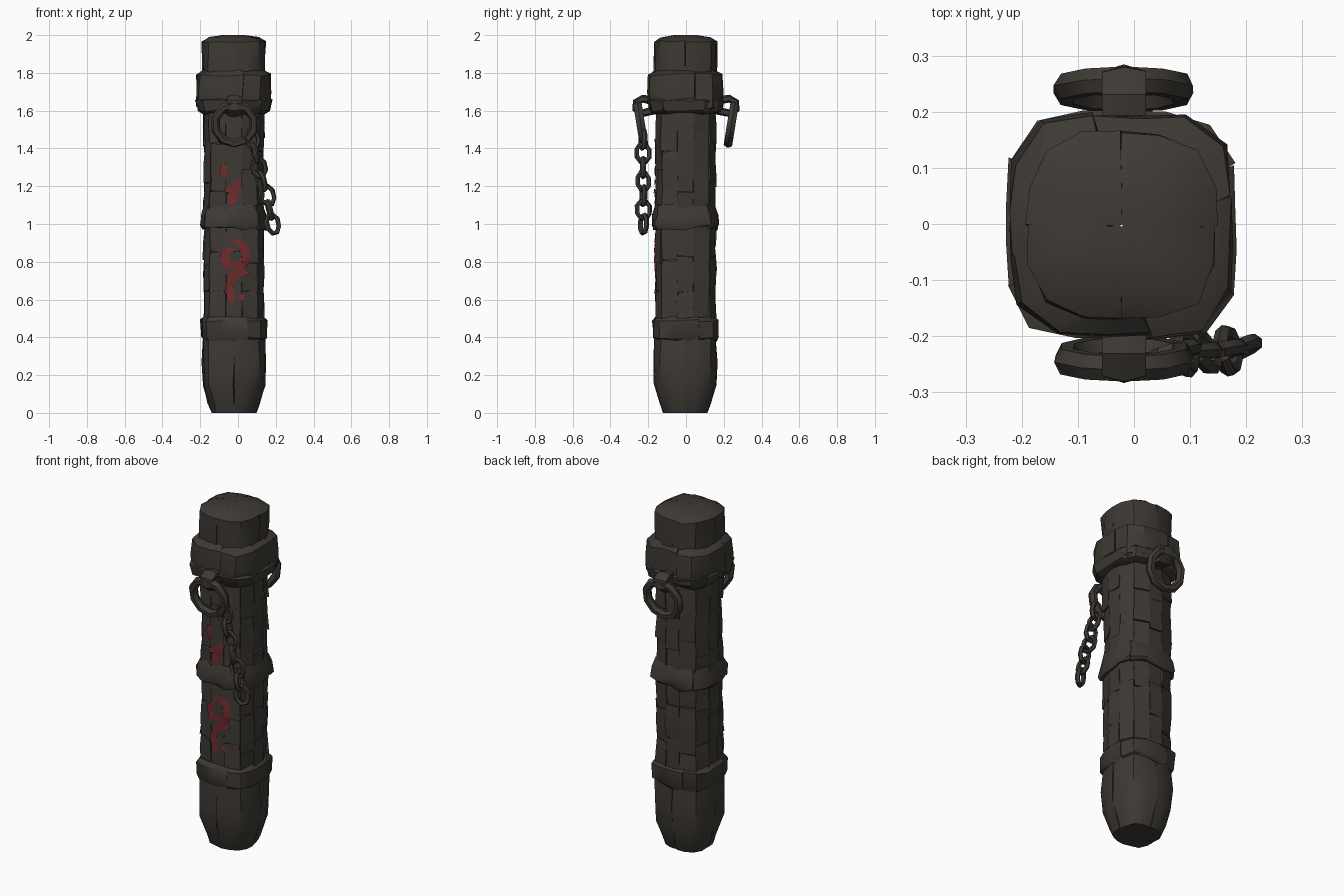
import bpy, bmesh, math, random
from mathutils import Vector
from mathutils.bvhtree import BVHTree

random.seed(7)
if "Cube" in bpy.data.objects:
    bpy.data.objects.remove(bpy.data.objects["Cube"])

AXIS = Vector((-0.022, -0.003, 0))


def material(name, rgb):
    m = bpy.data.materials.new(name)
    m.use_nodes = True
    m.diffuse_color = (*rgb, 1)
    bsdf = m.node_tree.nodes["Principled BSDF"]
    bsdf.inputs["Base Color"].default_value = (*rgb, 1)
    bsdf.inputs["Roughness"].default_value = 0.9
    return m


STONE = material("dark stone", (0.048, 0.042, 0.035))
RED = material("faded red paint", (0.165, 0.024, 0.025))


def finish(name, bm, mat, angle=38):
    bmesh.ops.recalc_face_normals(bm, faces=bm.faces)
    mesh = bpy.data.meshes.new(name)
    bm.to_mesh(mesh)
    bm.free()
    mesh.materials.append(mat)
    ob = bpy.data.objects.new(name, mesh)
    bpy.context.collection.objects.link(ob)
    bpy.ops.object.select_all(action='DESELECT')
    ob.select_set(True)
    bpy.context.view_layer.objects.active = ob
    bpy.ops.object.shade_smooth_by_angle(angle=math.radians(angle))
    return ob


def wobble(amount):
    return random.uniform(-amount, amount)


def section(angle, r, power):
    """Point on a rounded square of half width r."""
    c, s = math.cos(angle), math.sin(angle)
    k = (abs(c) ** power + abs(s) ** power) ** (-1 / power)
    return Vector((c * k * r, s * k * r, 0))


def chunk(bm, a0, a1, profile, inner, power, rough):
    """One broken piece of a ring: outer skin, inner skin and closed edges."""
    n = max(1, round((a1 - a0) / math.radians(22.5)))
    rows = []
    for z, r in profile:
        free = 0.0 < z < 2.0
        b0 = a0 + wobble(rough * 3)
        b1 = a1 + wobble(rough * 3)
        out, inn = [], []
        for i in range(n + 1):
            a = b0 + (b1 - b0) * i / n
            up = Vector((0, 0, z + (wobble(rough) if free else 0)))
            p = section(a, r + wobble(rough * 0.7), power)
            out.append(bm.verts.new(AXIS + p + up))
            inn.append(bm.verts.new(AXIS + p * inner + up))
        rows.append(out + inn[::-1])
    count = len(rows[0])
    for low, high in zip(rows, rows[1:]):
        for i in range(count):
            j = (i + 1) % count
            bm.faces.new((low[i], low[j], high[j], high[i]))
    for row in (rows[0], rows[-1]):
        for i in range(n):
            bm.faces.new((row[i], row[i + 1], row[-2 - i], row[-1 - i]))


def broken_ring(name, profile, pieces, inner, power, rough, start=0.0):
    bm = bmesh.new()
    step = math.tau / pieces
    for i in range(pieces):
        chunk(bm, start + i * step, start + (i + 1) * step, profile, inner, power, rough)
    return finish(name, bm, STONE)


# Rounded ends, split into quarters
broken_ring("foot", [(0, .115), (.05, .135), (.15, .163), (.27, .167), (.4, .163)],
            4, .03, 3.2, .008)
broken_ring("top_cap", [(1.78, .163), (1.86, .166), (1.965, .168), (1.987, .135), (2, .06)],
            4, .03, 3.2, .006)

# Raised bands
broken_ring("lower_band", [(.385, .162), (.4, .172), (.49, .174), (.505, .158)],
            4, .8, 3.6, .008, .4)
broken_ring("middle_band", [(.975, .168), (.99, .178), (1.05, .172), (1.1, .155)],
            4, .8, 3.6, .009, .7)
broken_ring("collar", [(1.595, .178), (1.62, .195), (1.7, .198), (1.79, .195), (1.81, .16)],
            4, .75, 4.2, .008, .25)
broken_ring("collar_rim", [(1.585, .165), (1.6, .19), (1.655, .203), (1.665, .19)],
            6, .8, 4.2, .006, .5)

# Solid heart behind the cracked slabs
broken_ring("core", [(.3, .142), (.8, .142), (1.2, .142), (1.7, .142)], 1, .05, 3.2, 0)

# Cracked slabs around the shaft, each column split at random heights
bm = bmesh.new()
for bottom, top in ((.48, .99), (1.06, 1.62)):
    columns = 12
    for c in range(columns):
        a = c * math.tau / columns + math.radians(15)
        cuts = [bottom] + sorted(bottom + (top - bottom) * (t + wobble(.12))
                                 for t in (.3, .68)) + [top]
        for z0, z1 in zip(cuts, cuts[1:]):
            r = .157 + wobble(.005)
            tilt = wobble(.004)
            chunk(bm, a, a + math.tau / columns,
                  [(z0, r - tilt), ((z0 + z1) / 2, r + .002), (z1, r + tilt)],
                  .86, 3.2, .006)
slabs = finish("shaft_slabs", bm, STONE)


def tube(bm, centre, path, side, up, thick, depth, closed=True, sides=6):
    """Sweep a small polygon along a flat path lying in the side/up plane."""
    normal = side.cross(up).normalized()
    pts = [centre + side * u + up * v for u, v in path]
    n = len(pts)
    rings = []
    for i, p in enumerate(pts):
        a = pts[i - 1] if closed or i else p
        b = pts[(i + 1) % n] if closed or i < n - 1 else p
        across = (b - a).normalized().cross(normal)
        ring = []
        for k in range(sides):
            t = math.tau * k / sides
            t_off = thick * (1 + wobble(.15))
            ring.append(bm.verts.new(p + across * math.cos(t) * t_off
                                     + normal * math.sin(t) * depth))
        rings.append(ring)
    for i in range(n if closed else n - 1):
        r0, r1 = rings[i], rings[(i + 1) % n]
        for k in range(sides):
            m = (k + 1) % sides
            bm.faces.new((r0[k], r0[m], r1[m], r1[k]))
    if not closed:
        bm.faces.new(rings[0])
        bm.faces.new(rings[-1])


def oval(w, h, n):
    return [(w * math.cos(math.tau * (i + .5) / n), h * math.sin(math.tau * (i + .5) / n))
            for i in range(n)]


X, Y, Z = Vector((1, 0, 0)), Vector((0, 1, 0)), Vector((0, 0, 1))

# Staples and hanging rings, front and back
for name, d in (("front", -1), ("back", 1)):
    bm = bmesh.new()
    hook = [(.16, 1.65), (.23, 1.665), (.262, 1.645), (.262, 1.61), (.235, 1.585), (.17, 1.6)]
    tube(bm, Vector((-.018, 0, 0)), hook, Y * d, Z, .022, .045, False)
    finish(name + "_staple", bm, STONE)
    bm = bmesh.new()
    lean = Vector((0, .16 * d, 1)).normalized()
    tube(bm, Vector((-.018, .24 * d, 1.53)), oval(.106, .105, 10), X, lean, .024, .026)
    finish(name + "_ring", bm, STONE)

# Chain trailing from the front ring
bm = bmesh.new()
links = 7
start, end = Vector((.075, -.228, 1.45)), Vector((.185, -.225, 1.0))
along = (end - start).normalized()
for i in range(links):
    yaw = (i % 2) * math.pi / 2 + .3 + wobble(.25)
    flat = Vector((math.cos(yaw), math.sin(yaw), 0))
    flat = (flat - along * flat.dot(along)).normalized()
    centre = start.lerp(end, i / (links - 1)) + X * wobble(.008)
    tube(bm, centre, oval(.036, .052, 8), flat, -along, .013, .014, sides=5)
finish("chain", bm, STONE)

# Painted marks: ribbons laid onto the slabs
tree = BVHTree.FromObject(slabs, bpy.context.evaluated_depsgraph_get())


def on_face(x, z):
    hit = tree.ray_cast(Vector((x, -1, z)), Y)[0]
    y = hit.y if hit and hit.y < -.12 else -.155
    return Vector((x, min(y, -.15) - .005, z))


def stroke(bm, path, width):
    pts = []
    for a, b in zip(path, path[1:]):
        pts += [Vector(a).lerp(Vector(b), t / 3) for t in range(3)]
    pts.append(Vector(path[-1]))
    rows = []
    for i, p in enumerate(pts):
        d = (pts[min(i + 1, len(pts) - 1)] - pts[max(i - 1, 0)]).normalized()
        f = i / (len(pts) - 1)
        w = width * (.45 + .55 * math.sin(math.pi * f)) / 2
        rows.append([bm.verts.new(on_face(p.x - d.y * s * w, p.y + d.x * s * w))
                     for s in (-1, 0, 1)])
    for r0, r1 in zip(rows, rows[1:]):
        for k in range(2):
            bm.faces.new((r0[k], r0[k + 1], r1[k + 1], r1[k]))


marks = [
    ([(-.08, 1.32), (-.075, 1.24)], .04),
    ([(.01, 1.235), (-.02, 1.17), (-.04, 1.1)], .055),
    ([(-.07, 1.17), (-.02, 1.19)], .025),
    ([(-.04, .92), (.03, .885), (.045, .82), (.01, .765), (-.04, .7), (-.06, .63)], .05),
    ([(-.03, .87), (-.075, .84), (-.06, .78), (-.01, .79)], .045),
    ([(-.03, .71), (.03, .745), (.055, .74)], .03),
    ([(-.04, .68), (-.035, .58)], .04),
    ([(.01, .63), (.025, .59)], .03),
]
bm = bmesh.new()
for path, width in marks:
    stroke(bm, path, width)
paint = finish("painted_marks", bm, RED)
# Turn the flat marks outward
if sum(p.normal.y for p in paint.data.polygons) > 0:
    paint.data.flip_normals()
